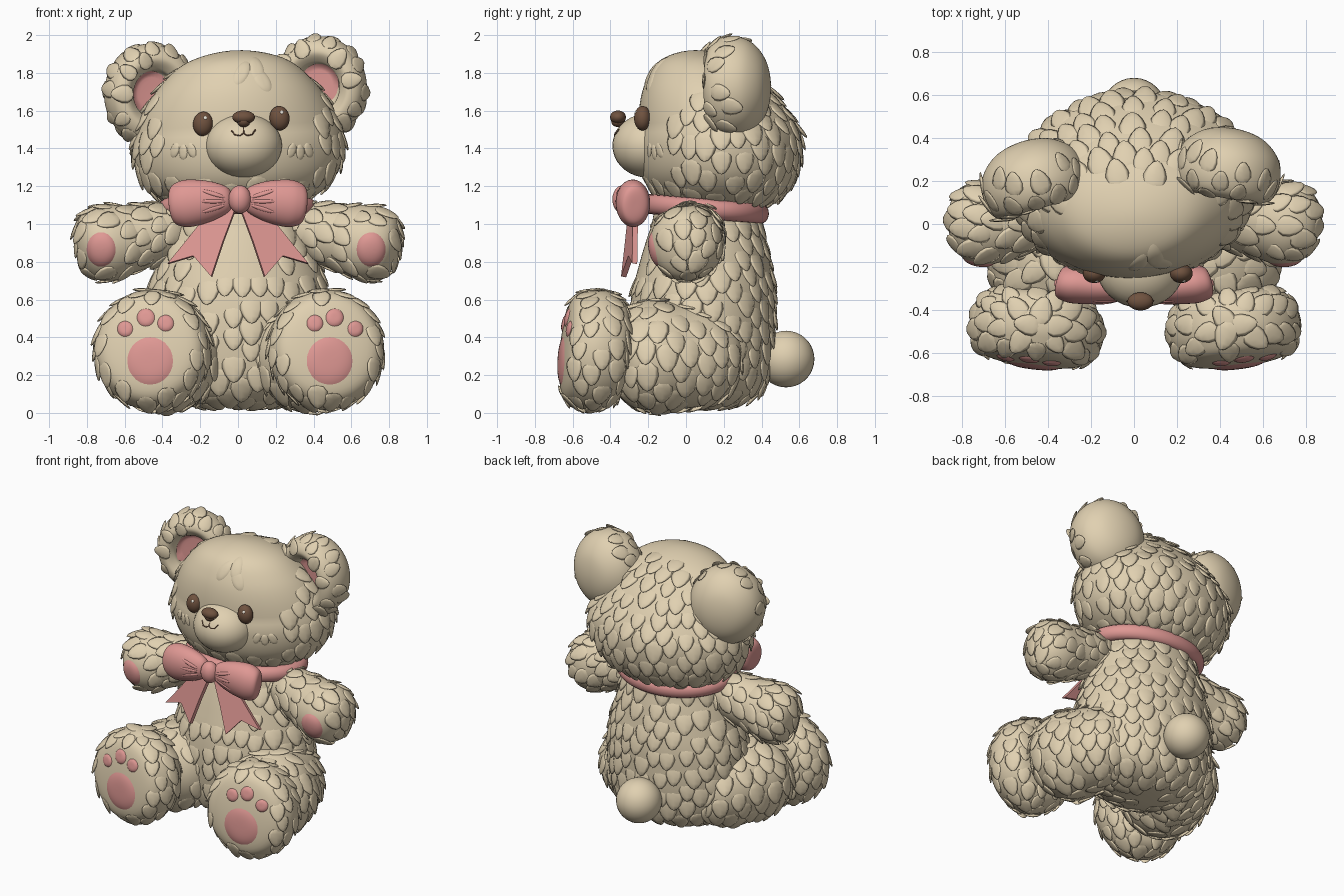
import bpy, bmesh, math, random
from math import sin, cos, pi, radians
from mathutils import Vector, Matrix
from mathutils.bvhtree import BVHTree

random.seed(4)
cube = bpy.data.objects.get("Cube")
if cube:
    bpy.data.objects.remove(cube, do_unlink=True)


def material(name, rgb):
    m = bpy.data.materials.new(name)
    m.use_nodes = True
    m.diffuse_color = (*rgb, 1)
    bsdf = next(n for n in m.node_tree.nodes if n.type == "BSDF_PRINCIPLED")
    bsdf.inputs["Base Color"].default_value = (*rgb, 1)
    return m


CREAM = material("cream fur", (0.75, 0.635, 0.44))
PINK = material("pink felt", (0.74, 0.315, 0.295))
BROWN = material("dark brown", (0.16, 0.085, 0.05))
WHITE = material("eye glint", (0.9, 0.85, 0.75))


def make(name, verts, faces, mat, weld=False):
    me = bpy.data.meshes.new(name)
    me.from_pydata([tuple(v) for v in verts], [], faces)
    bm = bmesh.new()
    bm.from_mesh(me)
    if weld:
        bmesh.ops.remove_doubles(bm, verts=bm.verts, dist=0.0005)
    bmesh.ops.recalc_face_normals(bm, faces=bm.faces)
    bm.to_mesh(me)
    bm.free()
    me.shade_smooth()
    me.materials.append(mat)
    ob = bpy.data.objects.new(name, me)
    bpy.context.collection.objects.link(ob)
    return ob


def smooth_profile(pts, sub):
    # Catmull-Rom through the points, mirrored across the axis at both poles
    p = [Vector(q) for q in pts]
    p = [Vector((-p[1].x, p[1].y))] + p + [Vector((-p[-2].x, p[-2].y))]
    out = []
    for a, b, c, d in zip(p, p[1:], p[2:], p[3:]):
        for i in range(sub):
            t = i / sub
            q = 0.5 * (2 * b + (c - a) * t + (2 * a - 5 * b + 4 * c - d) * t ** 2
                       + (3 * b - a - 3 * c + d) * t ** 3)
            out.append((max(q.x, 0), q.y))
    return out + [tuple(pts[-1])]


def lathe(name, pts, M, mat=CREAM, sy=1, seg=64, sub=7, lean=lambda h: 0):
    prof = smooth_profile(pts, sub)
    verts = [M @ Vector((r * cos(2 * pi * k / seg), r * sy * sin(2 * pi * k / seg) + lean(h), h))
             for r, h in prof for k in range(seg)]
    faces = [(i * seg + k, i * seg + (k + 1) % seg, (i + 1) * seg + (k + 1) % seg, (i + 1) * seg + k)
             for i in range(len(prof) - 1) for k in range(seg)]
    return make(name, verts, faces, mat, weld=True)


def ball(name, loc, radii, mat, rot=0):
    M = Matrix.Translation(loc) @ Matrix.Rotation(rot, 4, "Y") @ Matrix.Diagonal((*radii, 1))
    arc = [(sin(pi * i / 6), -cos(pi * i / 6)) for i in range(7)]
    arc[0], arc[-1] = (0, -1), (0, 1)
    return lathe(name, arc, M, mat, seg=32, sub=3)


def tree(ob):
    me = ob.data
    return BVHTree.FromPolygons([v.co for v in me.vertices], [tuple(p.vertices) for p in me.polygons])


def front_hit(bvh, x, z):
    return bvh.ray_cast(Vector((x, -3, z)), Vector((0, 1, 0)))[:2]


def patch(name, target, x, z, rx, rz, mat, height=0.014, rot=0):
    # domed pad that hugs the front of another part
    bvh, seg, rings = tree(target), 28, 7
    verts = []
    for i in range(rings + 1):
        for k in range(seg):
            t, a = i / rings, 2 * pi * k / seg
            u, w = rx * t * cos(a), rz * t * sin(a)
            co, n = front_hit(bvh, x + u * cos(rot) - w * sin(rot), z + u * sin(rot) + w * cos(rot))
            if co is None:
                return
            verts.append(co + n * (height * (1 - t ** 4) - 0.003))
    faces = [(i * seg + k, i * seg + (k + 1) % seg, (i + 1) * seg + (k + 1) % seg, (i + 1) * seg + k)
             for i in range(rings) for k in range(seg)]
    make(name, verts, faces, mat, weld=True)


# Template lock of fur: a flattened drop whose tip lifts off the skin
SEG, RINGS = 8, 6
LOCK = [(sin(pi * i / RINGS) * cos(2 * pi * k / SEG) * (1 + 0.3 * cos(pi * i / RINGS)), -cos(pi * i / RINGS),
         sin(pi * i / RINGS) * sin(2 * pi * k / SEG)) for i in range(RINGS + 1) for k in range(SEG)]
LOCK_FACES = [(i * SEG + k, i * SEG + (k + 1) % SEG, (i + 1) * SEG + (k + 1) % SEG, (i + 1) * SEG + k)
              for i in range(RINGS) for k in range(SEG)]


def fur(ob, flow, keep, gap=0.085, size=1.0):
    # evenly scattered locks, combed along the flow direction
    spots, verts, faces = [], [], []
    polys = list(ob.data.polygons)
    random.shuffle(polys)
    for p in polys:
        c, n = p.center, p.normal
        if not keep(c, n) or any((c - s).length_squared < gap * gap for s in spots):
            continue
        spots.append(c.copy())
        f = flow(c)
        y = f - n * f.dot(n)
        if y.length < 0.05:
            continue
        y.normalize()
        x = y.cross(n)
        s = size * random.uniform(0.88, 1.15)
        base = len(verts)
        verts += [c + x * (a * 0.056 * s) + y * (b * 0.072 * s) + n * ((d * 0.011 + b * 0.013) * s)
                  for a, b, d in LOCK]
        faces += [tuple(base + i for i in q) for q in LOCK_FACES]
    make(ob.name + "_fur", verts, faces, CREAM)


def down(c):
    return Vector((0, 0, -1))


def place(loc, turn, tilt=90):
    return Matrix.Translation(loc) @ Matrix.Rotation(radians(turn), 4, "Z") @ Matrix.Rotation(radians(tilt), 4, "X")


def along(a, b):
    return Matrix.Translation(a) @ (Vector(b) - Vector(a)).to_track_quat("Z", "Y").to_matrix().to_4x4()


# Body and tail
body = lathe("body", [(0, .03), (.26, .05), (.42, .15), (.475, .35), (.475, .6), (.43, .8), (.37, .98),
                      (.31, 1.1), (0, 1.15)], Matrix.Translation((0, .085, 0)), sy=.8,
             lean=lambda h: .05 * max(h - .5, 0))
fur(body, down, lambda c, n: c.z < 1.02 and not (c.y < -.1 and c.z > .68 and abs(c.x) < .24), gap=.088)
ball("tail", (0, .53, .285), (.15, .15, .15), CREAM)

# Head, slightly rolled and turned, with a full forehead
pivot = Vector((0, .17, 1.45))
pose = (Matrix.Translation(pivot) @ Matrix.Rotation(radians(3.5), 4, "Z")
        @ Matrix.Rotation(radians(-2.5), 4, "Y") @ Matrix.Translation(-pivot))
head = lathe("head", [(0, 1.07), (.32, 1.1), (.5, 1.22), (.56, 1.4), (.515, 1.57), (.41, 1.74), (.25, 1.87),
                      (0, 1.92)], pose @ Matrix.Translation((0, .175, 0)), sy=.785,
             lean=lambda h: -.3 * max(h - 1.5, 0))
fur(head, lambda c: Vector((0, .25 if c.z > 1.7 else 0, -1)),
    lambda c, n: not (c.y < .08 and abs(c.x) < .43 and c.z > 1.2) and not (c.z > 1.8 and c.y < .22))
for i, (x, z, r) in enumerate([(.02, 1.8, -.5), (.1, 1.82, .3), (.13, 1.76, .6)]):
    patch(f"forelock_{i}", head, x, z, .04, .075, CREAM, .009, r)
for x in (-.29, .33):
    for k in (-1, 0, 1):
        patch("cheek_tuft", head, x + k * .045, 1.38 + abs(k) * .01, .024, .045, CREAM, .009, k * .3)

# Muzzle, nose, mouth and eyes
muzzle = ball("muzzle", (.03, -.2, 1.415), (.205, .19, .17), CREAM)
ball("nose", (.03, -.36, 1.565), (.06, .042, .036), BROWN)
ball("nose_tip", (.03, -.36, 1.545), (.036, .036, .032), BROWN)
muzzle_tree = tree(muzzle)
for line in ([(.03, 1.53), (.03, 1.48)], [(-.035, 1.495), (-.015, 1.472), (.01, 1.468), (.03, 1.48),
                                          (.05, 1.468), (.075, 1.474), (.093, 1.5)]):
    cu = bpy.data.curves.new("mouth", "CURVE")
    cu.dimensions, cu.bevel_depth, cu.bevel_resolution = "3D", .004, 2
    sp = cu.splines.new("POLY")
    sp.points.add(len(line) - 1)
    for pt, (x, z) in zip(sp.points, line):
        pt.co = (*front_hit(muzzle_tree, x, z)[0], 1)
    cu.materials.append(BROWN)
    bpy.context.collection.objects.link(bpy.data.objects.new("mouth", cu))
for side, x, z in (("right", -.185, 1.53), ("left", .22, 1.56)):
    eye = ball(side + "_eye", (x, -.23, z), (.053, .045, .065), BROWN, .1 if x < 0 else -.1)
    patch(side + "_eye_glint", eye, x + .012, z + .032, .011, .011, WHITE, .006)

for s, side in ((-1, "right"), (1, "left")):
    # Cupped ears with a pink lining
    M = pose @ place((s * .455, .24, 1.705), -s * 14)
    ear = lathe(side + "_ear", [(0, -.18), (.13, -.155), (.22, -.08), (.25, .02), (.23, .11), (.175, .145),
                                (.125, .11), (.1, .06), (0, .05)], M, sy=1.08)
    mid, front = M.translation.copy(), M.to_3x3() @ Vector((0, 0, 1))
    fur(ear, lambda c: c - mid - front * .1,
        lambda c, n: n.dot(front) > -.45 and (c - mid - front * (c - mid).dot(front)).length > .19, size=.75)
    patch(side + "_ear_lining", ear, mid.x - s * .01, mid.z + .01, .105, .115, PINK, .012)

    # Arms with palm pads
    arm = lathe(side + "_arm", [(0, 0), (.1, .03), (.15, .15), (.172, .32), (.195, .46), (.165, .56),
                                (.095, .61), (0, .625)], along((s * .25, .07, .99), (s * .86, -.02, .865)), sy=1.04)
    palm = Vector((s * .715 - .01, -.185, .865))
    fur(arm, lambda c: Vector((s * .7, 0, -.6)), lambda c, n: (c - palm).length > .15, size=.85)
    patch(side + "_palm_pad", arm, palm.x, palm.z, .083, .098, PINK)

    # Legs and big feet with paw pads
    leg = lathe(side + "_leg", [(0, 0), (.17, .04), (.255, .18), (.285, .36), (.295, .48), (.26, .59), (.2, .66),
                                (0, .74)], along((s * .26, .28, .29), (s * .46, -.45, .315)))
    fur(leg, down, lambda c, n: c.y > -.3, gap=.09)
    foot = lathe(side + "_foot", [(0, -.17), (.16, -.165), (.26, -.13), (.305, -.03), (.295, .07), (.225, .15),
                                  (0, .175)], place((s * .46 + .006, -.485, .335), s * 7, 84), sy=1.04)
    fur(foot, down, lambda c, n: n.y > -.8 and c.y < -.3, size=.85)
    patch(side + "_sole_pad", foot, s * .475 + .01, .275, .13, .135, PINK)
    for i, (x, z, r) in enumerate([(.395, .475, .046), (.5, .505, .05), (.61, .445, .044)]):
        patch(f"{side}_toe_pad_{i}", foot, s * x + .012, z, r, r, PINK)

    # Puffed bow loops with pressed folds
    loop = lathe(side + "_bow_loop", [(0, 0), (.06, .02), (.1, .1), (.122, .2), (.122, .27), (.09, .325),
                                      (0, .335)], along((s * .03, -.32, 1.135), (s * .35, -.26, 1.1)), PINK)
    for v in loop.data.vertices:
        v.co.y = -.29 + (v.co.y + .29) * .72
    for k, z in enumerate((1.165, 1.125, 1.085)):
        patch(f"{side}_bow_fold_{k}", loop, s * .13, z - .005, .075, .012, PINK, .008, s * (1 - k) * .3)

    # Notched ribbon ends
    outline = [(.005, 1.1), (.09, 1.09), (.2, 1.0), (.28, .9), (.37, .79), (.235, .83), (.14, .72), (.08, .9)]
    verts = [(s * x, -.29 - .18 * (1.1 - z) + .2 * x, z) for x, z in outline]
    ribbon = make(side + "_ribbon_end", verts, [tuple(range(len(verts)))], PINK)
    ribbon.data.shade_flat()
    mod = ribbon.modifiers.new("thickness", "SOLIDIFY")
    mod.thickness, mod.offset = .028, 0

# Bow knot and neckband
ball("bow_knot", (.01, -.335, 1.13), (.06, .055, .075), PINK)
bpy.ops.mesh.primitive_torus_add(location=(0, .1, 1.08), rotation=(radians(-5), 0, 0), major_segments=64,
                                 minor_segments=16, major_radius=.375, minor_radius=.05)
band = bpy.context.object
band.name = "neckband"
band.scale = (1, .8, 1.05)
band.data.materials.append(PINK)
bpy.ops.object.shade_smooth()
